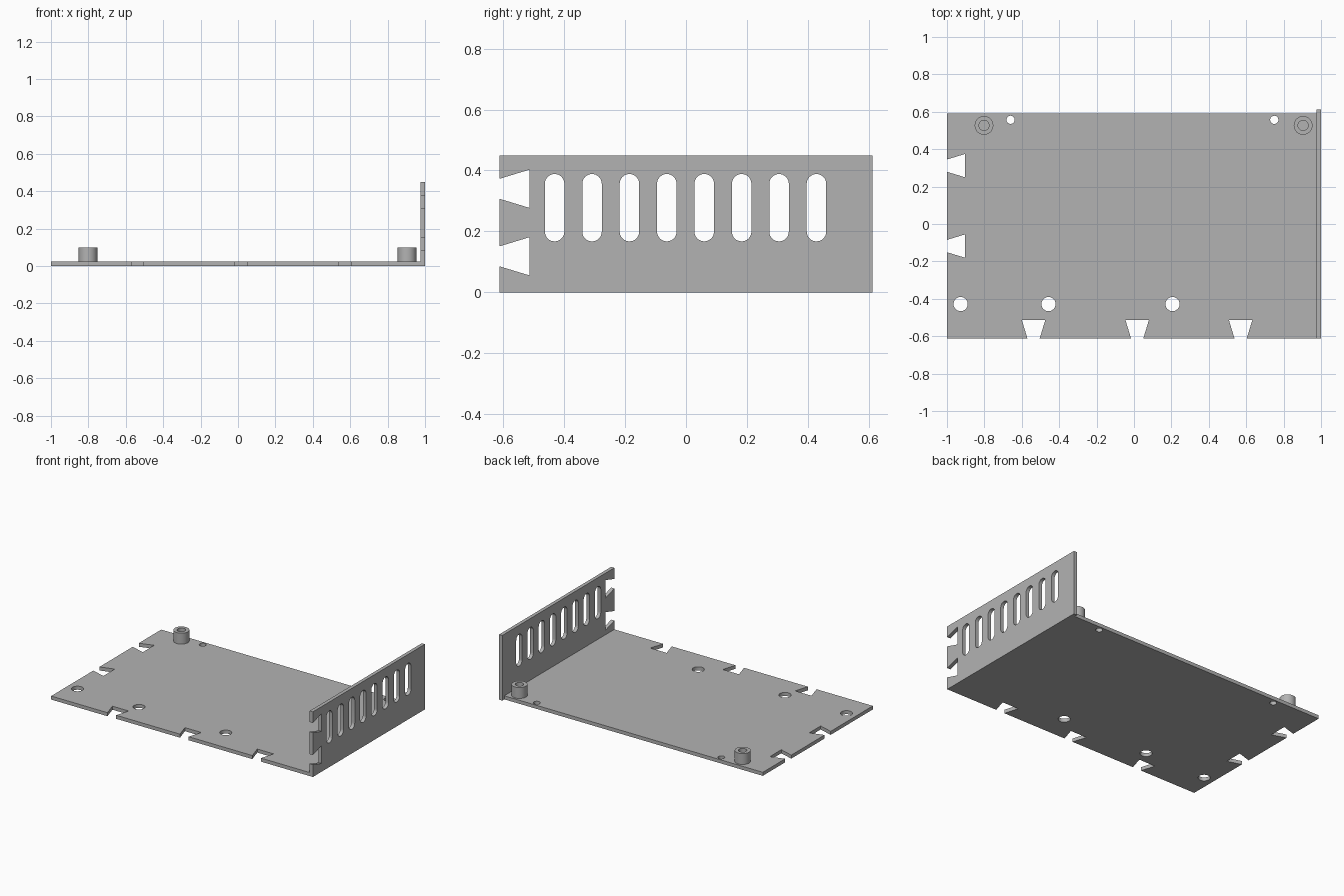
import bpy, bmesh, math
from mathutils import Matrix

cube = bpy.data.objects.get("Cube")
if cube:
    bpy.data.objects.remove(cube, do_unlink=True)

grey = bpy.data.materials.new("plain grey")
grey.use_nodes = True
colour = (0.45, 0.45, 0.45, 1)
grey.diffuse_color = colour
grey.node_tree.nodes["Principled BSDF"].inputs["Base Color"].default_value = colour

THICK = 0.0245
FRONT, BACK, WALL_BACK = -0.611, 0.59, 0.612
WALL_X, WALL_TOP = 1 - THICK, 0.45
DEPTH, NARROW, WIDE = 0.097, 0.033, 0.0625


def stadium(x, y, r, straight=0.0, n=32):
    """Circle, or an upright slot when straight is above zero."""
    pts = []
    for half in (0, 1):
        off = straight / 2 * (1 - 2 * half)
        steps = n // 2 + (1 if straight else 0)
        for i in range(steps):
            a = math.pi * half + 2 * math.pi * i / n
            pts.append((x + r * math.cos(a), y + off + r * math.sin(a)))
    return pts


def dovetail(c):
    """Notch corners as (position along edge, depth)."""
    return [(c - NARROW, 0), (c - WIDE, DEPTH), (c + WIDE, DEPTH), (c + NARROW, 0)]


def plate(name, outline, holes, thick, matrix):
    """Flat panel extruded from an outline with holes."""
    curve = bpy.data.curves.new(name, "CURVE")
    curve.dimensions = "2D"
    curve.fill_mode = "BOTH"
    curve.extrude = thick / 2
    for loop in [outline] + holes:
        spline = curve.splines.new("POLY")
        spline.points.add(len(loop) - 1)
        for p, (x, y) in zip(spline.points, loop):
            p.co = (x, y, 0, 1)
        spline.use_cyclic_u = True
    temp = bpy.data.objects.new(name + "_outline", curve)
    bpy.context.collection.objects.link(temp)
    graph = bpy.context.evaluated_depsgraph_get()
    mesh = bpy.data.meshes.new_from_object(temp.evaluated_get(graph))
    bpy.data.objects.remove(temp, do_unlink=True)
    bpy.data.curves.remove(curve)

    bm = bmesh.new()
    bm.from_mesh(mesh)
    bmesh.ops.remove_doubles(bm, verts=bm.verts, dist=1e-5)
    bmesh.ops.recalc_face_normals(bm, faces=bm.faces)
    bmesh.ops.transform(bm, matrix=matrix, verts=bm.verts)
    bm.to_mesh(mesh)
    bm.free()
    mesh.name = name
    mesh.materials.clear()
    mesh.materials.append(grey)
    obj = bpy.data.objects.new(name, mesh)
    bpy.context.collection.objects.link(obj)
    bpy.ops.object.select_all(action="DESELECT")
    obj.select_set(True)
    bpy.context.view_layer.objects.active = obj
    bpy.ops.object.shade_smooth_by_angle(angle=math.radians(30))
    return obj


# Base panel with dovetail notches on the front and right edges
outline = [(-1, FRONT)]
for c in (-0.537, 0.017, 0.57):
    outline += [(p, FRONT + d) for p, d in dovetail(c)]
outline += [(WALL_X, FRONT), (WALL_X, BACK), (-1, BACK)]
for c in (0.312, -0.118):
    outline += [(-1 + d, p) for p, d in reversed(dovetail(c))]
holes = [stadium(x, -0.428, 0.038) for x in (-0.927, -0.457, 0.206)]
holes += [stadium(x, 0.557, 0.022) for x in (-0.66, 0.75)]
plate("base_panel", outline, holes, THICK, Matrix.Translation((0, 0, THICK / 2)))

# Vented side wall, drawn in the y-z plane
outline = [(FRONT, 0), (WALL_BACK, 0), (WALL_BACK, WALL_TOP), (FRONT, WALL_TOP)]
for c in (0.34, 0.1185):
    outline += [(FRONT + d, p) for p, d in reversed(dovetail(c))]
slots = [stadium(-0.431 + 0.1227 * i, 0.278, 0.032, 0.157) for i in range(8)]
upright = Matrix(((0, 0, 1, 1 - THICK / 2), (1, 0, 0, 0), (0, 1, 0, 0), (0, 0, 0, 1)))
plate("vented_wall", outline, slots, THICK, upright)

# Hollow standoffs near the back corners
POST_TOP = 0.1
for name, x in (("right_standoff", -0.802), ("left_standoff", 0.904)):
    plate(name, stadium(0, 0, 0.05), [stadium(0, 0, 0.027)], POST_TOP - THICK,
          Matrix.Translation((x, 0.527, (POST_TOP + THICK) / 2)))
